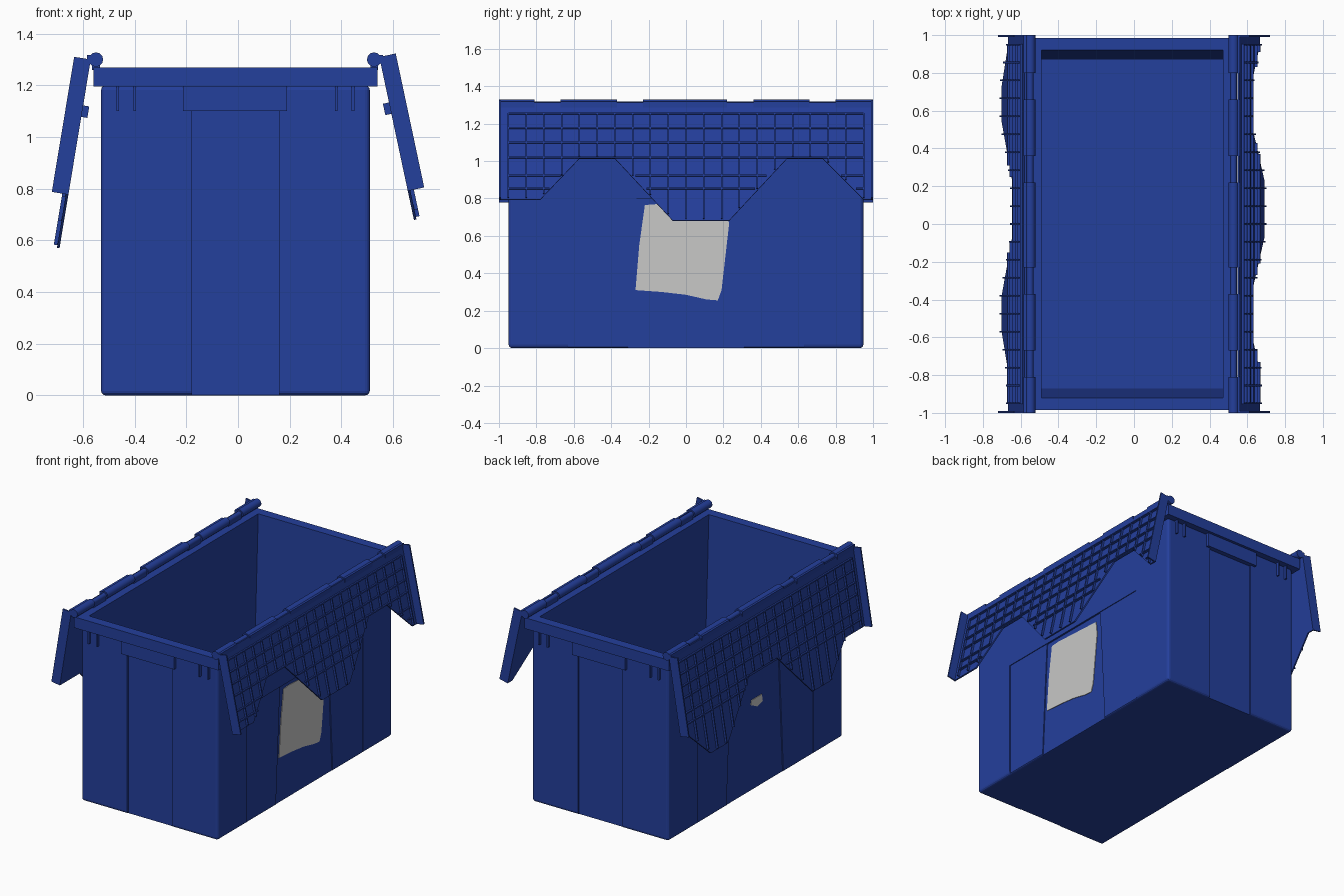
import bpy, bmesh, math
from mathutils import Vector

old = bpy.data.objects.get("Cube")
if old:
    bpy.data.objects.remove(old, do_unlink=True)


def material(name, rgb):
    m = bpy.data.materials.new(name)
    m.use_nodes = True
    m.diffuse_color = (*rgb, 1)
    m.node_tree.nodes["Principled BSDF"].inputs["Base Color"].default_value = (*rgb, 1)
    return m


BLUE = material("blue plastic", (0.0176, 0.050, 0.333))
GREY = material("label grey", (0.58, 0.58, 0.57))


def finish(name, bm, mat=BLUE):
    bmesh.ops.recalc_face_normals(bm, faces=bm.faces)
    mesh = bpy.data.meshes.new(name)
    bm.to_mesh(mesh)
    bm.free()
    mesh.materials.append(mat)
    ob = bpy.data.objects.new(name, mesh)
    bpy.context.collection.objects.link(ob)
    return ob


def same(p):
    return p


def add_box(bm, xs, ys, zs, place=same):
    v = [bm.verts.new(place(Vector((x, y, z)))) for x in xs for y in ys for z in zs]
    for f in ((0, 1, 3, 2), (4, 6, 7, 5), (0, 4, 5, 1), (2, 3, 7, 6), (0, 2, 6, 4), (1, 5, 7, 3)):
        bm.faces.new([v[i] for i in f])


def add_prism(bm, outline, low, high, place):
    """Extrude a 2D outline between two depths."""
    a = [bm.verts.new(place(Vector((p, q, low)))) for p, q in outline]
    b = [bm.verts.new(place(Vector((p, q, high)))) for p, q in outline]
    n = len(a)
    bm.faces.new(a)
    bm.faces.new(b[::-1])
    for i in range(n):
        j = (i + 1) % n
        bm.faces.new((a[i], a[j], b[j], b[i]))


def box(name, xs, ys, zs):
    bm = bmesh.new()
    add_box(bm, xs, ys, zs)
    return finish(name, bm)


def apply_all(ob):
    bpy.context.view_layer.objects.active = ob
    for m in list(ob.modifiers):
        bpy.ops.object.modifier_apply(modifier=m.name)


def carve(ob, cutter):
    m = ob.modifiers.new("carve", "BOOLEAN")
    m.operation = "DIFFERENCE"
    m.solver = "EXACT"
    m.object = cutter
    apply_all(ob)


def side_place(p):
    return Vector((p.z, p.x, p.y))


# Container shell, rounded on its corners
X0, X1, Y = -0.53, 0.51, 0.948
shell = box("container_body", (X0, X1), (-Y, Y), (0, 1.2))
bev = shell.modifiers.new("round", "BEVEL")
bev.width, bev.segments = 0.018, 3
apply_all(shell)
rim = box("rim", (-0.56, 0.54), (-0.985, 0.985), (1.195, 1.27))

cutters = []
# Cavity with sloping end walls
bm = bmesh.new()
add_prism(bm, [(-0.87, 0.03), (0.87, 0.03), (0.92, 1.27), (0.92, 1.4), (-0.92, 1.4), (-0.92, 1.27)],
          -0.49, 0.47, side_place)
cavity = finish("cavity_cutter", bm)
cutters.append(cavity)
carve(shell, cavity)
carve(rim, cavity)

# Shallow recessed panels on the ends and the long sides
for s in (-1, 1):
    ys = sorted((s * (Y - 0.014), s * (Y + 0.1)))
    cutters.append(box("end_cutter", (-0.18, 0.16), ys, (-0.1, 1.1)))
    carve(shell, cutters[-1])
    face = X1 if s > 0 else X0
    for half_low, half_high, depth in ((0.63, 0.63, 0.005), (0.315, 0.265, 0.012)):
        bm = bmesh.new()
        d = sorted((face - s * depth, face + s * 0.1))
        add_prism(bm, [(-half_low, -0.1), (half_low, -0.1), (half_high, 0.8), (-half_high, 0.8)],
                  d[0], d[1], side_place)
        cutters.append(finish("side_cutter", bm))
        carve(shell, cutters[-1])
for c in cutters:
    bpy.data.objects.remove(c, do_unlink=True)

# Grip blocks and stiffening ribs under the rim at both ends
for s, side in ((-1, "front"), (1, "back")):
    bm = bmesh.new()
    ys = sorted((s * (Y - 0.012), s * (Y + 0.018)))
    add_box(bm, (-0.213, 0.19), ys, (1.1, 1.2))
    for x in (-0.465, -0.40, 0.38, 0.445):
        add_box(bm, (x - 0.005, x + 0.005), ys, (1.1, 1.2))
    finish(side + "_grip", bm)

# Paper labels as thin plates
bm = bmesh.new()
add_prism(bm, [(-0.22, 0.765), (-0.155, 0.77), (0.22, 0.75), (0.23, 0.66), (0.19, 0.31), (0.17, 0.255),
               (0.11, 0.26), (0, 0.285), (-0.13, 0.30), (-0.27, 0.31), (-0.25, 0.55)],
          X1 - 0.013, X1 - 0.008, side_place)
finish("left_label", bm, GREY)
bm = bmesh.new()
add_prism(bm, [(-0.09, 0.57), (-0.03, 0.555), (0.04, 0.59), (0.03, 0.62), (-0.08, 0.62)],
          X0 + 0.008, X0 + 0.013, side_place)
finish("right_label", bm, GREY)


def hinge_gap(y):
    return any(abs(y - g) < 0.069 for g in (-0.74, -0.30, 0.29, 0.73))


def make_flap(side, s, top, angle, valley, middle):
    """Hanging lid half: u runs down the flap, y along it, w outward."""
    down = Vector((s * math.sin(angle), 0, -math.cos(angle)))
    out = Vector((s * math.cos(angle), 0, math.sin(angle)))
    origin = Vector(top)

    def place(p):
        return origin + down * p.x + Vector((0, p.y, 0)) + out * p.z

    end = 0.53
    edge = [(-1, end), (-0.78, end), (-0.57, valley), (-0.38, valley), (-0.07, middle), (0.23, middle),
            (0.54, valley), (0.73, valley), (0.95, end), (1, end)]

    def edge_at(y):
        for (a, p), (b, q) in zip(edge, edge[1:]):
            if y <= b:
                return p + (q - p) * (y - a) / (b - a)
        return end

    # Panel with interlocking teeth
    bm = bmesh.new()
    add_prism(bm, [(0, -1), *[(u, y) for y, u in edge], (0, 1)], 0, 0.01, place)
    finish(side + "_flap", bm)

    # Grid of ribs on the outer face
    bm = bmesh.new()
    t, h = 0.004, 0.024
    for i in range(21):
        y = -0.95 + i * 0.095
        add_box(bm, (0.06, edge_at(y) - 0.01), (y - t, y + t), (0.005, h), place)
    for u in (0.06, 0.14, 0.22, 0.30, 0.40, 0.47):
        start = None
        for i in range(97):
            y = -0.95 + i * 0.02
            inside = y <= 0.951 and edge_at(y) > u + t
            if inside and start is None:
                start = y
            if not inside and start is not None:
                add_box(bm, (u - t, u + t), (start, y - 0.02), (0.005, h), place)
                start = None
    finish(side + "_flap_ribs", bm)

    # End flanges and small catches on the inner face
    bm = bmesh.new()
    for e in (-1, 1):
        add_box(bm, (0, end), sorted((e * 0.99, e)), (0, 0.065), place)
        add_box(bm, (0.18, 0.225), (e * 0.65 - 0.05, e * 0.65 + 0.05), (-0.024, 0.002), place)
    finish(side + "_flap_flanges", bm)

    # Hinge barrel, thinner at the gaps, with a web to the panel
    hx, hz = s * (abs(top[0]) - 0.02), 1.30
    bm = bmesh.new()
    cuts = [-1, -0.81, -0.67, -0.37, -0.23, 0.22, 0.36, 0.66, 0.80, 1]
    for a, b in zip(cuts, cuts[1:]):
        r = 0.018 if hinge_gap((a + b) / 2) else 0.028
        ring = [(hx + r * math.cos(k * math.pi / 6), hz + r * math.sin(k * math.pi / 6)) for k in range(12)]
        add_prism(bm, ring, a, b, lambda p: Vector((p.x, p.z, p.y)))
        if r > 0.02:
            add_box(bm, sorted((hx, hx + s * 0.035)), (a, b), (hz - 0.015, hz + 0.018))
        else:
            add_box(bm, (hx - 0.015, hx + 0.015), (a, b), (1.26, hz))
    barrel = finish(side + "_hinge", bm)
    bpy.ops.object.select_all(action="DESELECT")
    barrel.select_set(True)
    bpy.context.view_layer.objects.active = barrel
    bpy.ops.object.shade_smooth_by_angle(angle=math.radians(40))


make_flap("left", 1, (0.547, 0, 1.31), math.radians(12), 0.305, 0.645)
make_flap("right", -1, (-0.57, 0, 1.30), math.radians(9.4), 0.74, 0.40)
